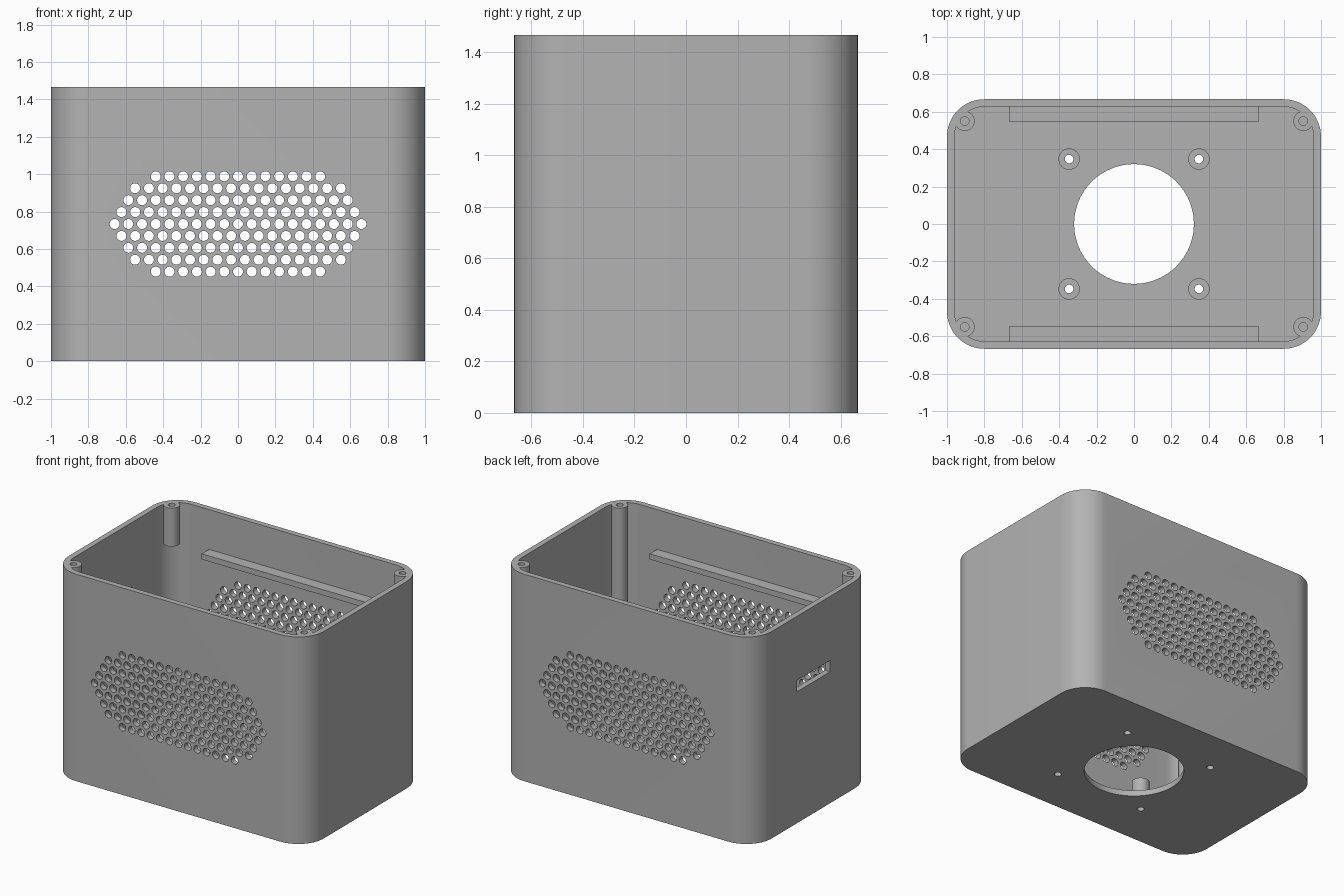
import bpy, bmesh, math
from mathutils import Matrix, Vector

if "Cube" in bpy.data.objects:
    bpy.data.objects.remove(bpy.data.objects["Cube"], do_unlink=True)

W, D, H = 1.0, 0.667, 1.467      # half width, half depth, height
WALL, RADIUS = 0.04, 0.2
FLOOR = 0.04

grey = bpy.data.materials.new("plain grey")
grey.use_nodes = True
grey.diffuse_color = (0.45, 0.45, 0.45, 1)
grey.node_tree.nodes["Principled BSDF"].inputs["Base Color"].default_value = grey.diffuse_color


def finish(name, bm):
    bmesh.ops.recalc_face_normals(bm, faces=bm.faces)
    mesh = bpy.data.meshes.new(name)
    bm.to_mesh(mesh)
    bm.free()
    mesh.materials.append(grey)
    obj = bpy.data.objects.new(name, mesh)
    bpy.context.collection.objects.link(obj)
    return obj


def smooth(obj):
    bpy.ops.object.select_all(action="DESELECT")
    obj.select_set(True)
    bpy.context.view_layer.objects.active = obj
    bpy.ops.object.shade_smooth_by_angle(angle=math.radians(30))


def rounded_block(name, hx, hy, r, z0, z1, steps=16):
    bm = bmesh.new()
    ring = []
    for q, (sx, sy) in enumerate([(1, 1), (-1, 1), (-1, -1), (1, -1)]):
        for i in range(steps + 1):
            a = math.pi / 2 * (q + i / steps)
            ring.append(bm.verts.new((sx * (hx - r) + r * math.cos(a),
                                      sy * (hy - r) + r * math.sin(a), z0)))
    base = bm.faces.new(ring)
    top = bmesh.ops.extrude_face_region(bm, geom=[base], use_keep_orig=True)["geom"]
    bmesh.ops.translate(bm, vec=(0, 0, z1 - z0),
                        verts=[v for v in top if isinstance(v, bmesh.types.BMVert)])
    return finish(name, bm)


def add_cylinder(bm, center, r, length, along_y=False, segments=24):
    m = Matrix.Translation(center)
    if along_y:
        m = m @ Matrix.Rotation(math.pi / 2, 4, "X")
    bmesh.ops.create_cone(bm, cap_ends=True, segments=segments, radius1=r,
                          radius2=r, depth=length, matrix=m)


def add_box(bm, center, size):
    bmesh.ops.create_cube(bm, size=1, matrix=Matrix.Translation(center)
                          @ Matrix.Diagonal((*size, 1)))


def lathe(name, profile, x, y, segments=32):
    bm = bmesh.new()
    vs = [bm.verts.new((r, 0, z)) for r, z in profile]
    es = [bm.edges.new(p) for p in zip(vs, vs[1:])]
    bmesh.ops.spin(bm, geom=vs + es, cent=(0, 0, 0), axis=(0, 0, 1),
                   angle=2 * math.pi, steps=segments)
    bmesh.ops.remove_doubles(bm, verts=bm.verts, dist=1e-4)
    obj = finish(name, bm)
    obj.location = (x, y, 0)
    smooth(obj)


CORNERS = [("front_right", -1, -1), ("front_left", 1, -1),
           ("back_right", -1, 1), ("back_left", 1, 1)]
POST = 0.347       # standoff offset from the centre
SCREW = 0.023      # screw hole radius

# Case shell and its cutters
shell = rounded_block("case_shell", W, D, RADIUS, 0, H)
cavity = rounded_block("cavity_cutter", W - WALL, D - WALL, RADIUS - WALL, FLOOR, H + 0.2)

bm = bmesh.new()
# Vent grid, through front and back walls
for row, count in enumerate([13, 16, 17, 18, 19, 18, 17, 16, 13]):
    for i in range(count):
        x = (i - (count - 1) / 2) * 0.0733
        add_cylinder(bm, (x, 0, H / 2 + (row - 4) * 0.0637), 0.0267, 2, True, 20)
# Floor opening and screw holes
add_cylinder(bm, (0, 0, 0), 0.32, 0.3, segments=96)
for _, sx, sy in CORNERS:
    add_cylinder(bm, (sx * POST, sy * POST, 0), SCREW, 0.3)
# Side slot
add_box(bm, (-W, 0, 0.972), (0.2, 0.373, 0.08))
holes = finish("hole_cutter", bm)

for cutter in (cavity, holes):
    mod = shell.modifiers.new("cut", "BOOLEAN")
    mod.operation = "DIFFERENCE"
    mod.solver = "EXACT"
    mod.object = cutter
    cutter.hide_render = True
bpy.context.view_layer.update()
result = bpy.data.meshes.new_from_object(
    shell.evaluated_get(bpy.context.evaluated_depsgraph_get()))
shell.modifiers.clear()
shell.data = result
for cutter in (cavity, holes):
    bpy.data.objects.remove(cutter, do_unlink=True)
smooth(shell)

# Screw pillars in the corners (front ones reach the floor) and floor standoffs
for label, sx, sy in CORNERS:
    bottom = FLOOR / 2 if sy < 0 else 1.195
    deep = H - 0.2
    lathe(label + "_screw_pillar",
          [(0, deep), (SCREW, deep), (SCREW, H), (0.053, H), (0.053, bottom), (0, bottom)],
          sx * 0.905, sy * 0.55)
    low, high = FLOOR - 0.01, 0.2
    lathe(label + "_standoff",
          [(SCREW, low), (SCREW, high), (0.057, high), (0.057, low), (SCREW, low)],
          sx * POST, sy * POST)

# Ledges inside the long walls
for label, s in (("front_ledge", -1), ("back_ledge", 1)):
    bm = bmesh.new()
    add_box(bm, (0, s * 0.59, 1.165), (1.333, 0.09, 0.04))
    finish(label, bm)
